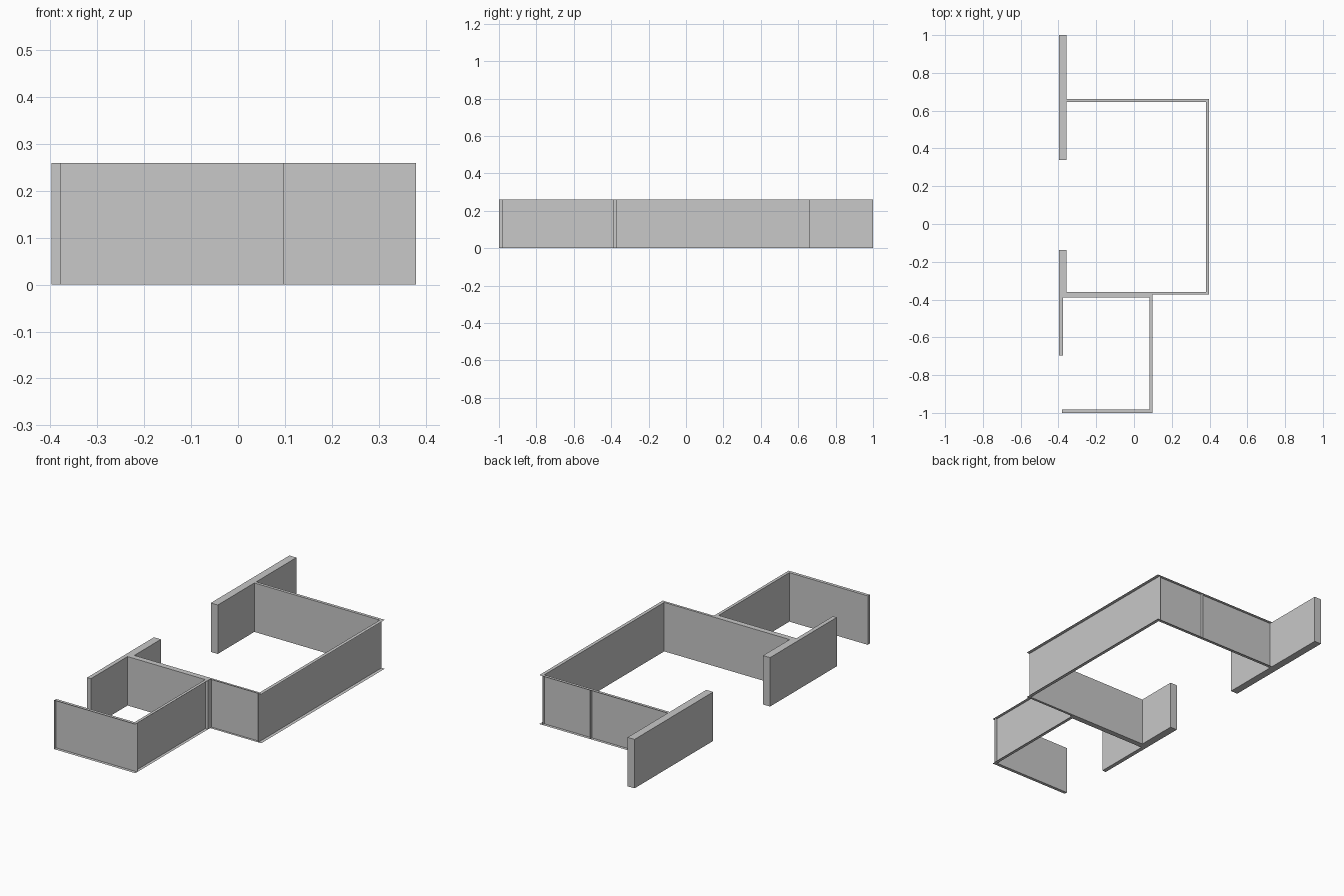
import bpy
import bmesh

cube = bpy.data.objects.get("Cube")
if cube:
    bpy.data.objects.remove(cube, do_unlink=True)

HEIGHT = 0.26

# Single plaster grey
grey = bpy.data.materials.new("plaster_grey")
grey.use_nodes = True
colour = (0.58, 0.58, 0.58, 1.0)
grey.diffuse_color = colour
grey.node_tree.nodes["Principled BSDF"].inputs["Base Color"].default_value = colour

SIDES = {"west": (-1, 0), "east": (1, 0), "south": (0, -1), "north": (0, 1)}


def wall(name, x0, x1, y0, y1, open_sides=()):
    """Full-height wall box; open_sides are left without a face."""
    bm = bmesh.new()
    bmesh.ops.create_cube(bm, size=1)
    bm.normal_update()
    gone = [f for f in bm.faces for s in open_sides
            if f.normal.x * SIDES[s][0] + f.normal.y * SIDES[s][1] > 0.9]
    if gone:
        bmesh.ops.delete(bm, geom=gone, context="FACES_ONLY")
    for v in bm.verts:
        v.co.x = x0 + (v.co.x + 0.5) * (x1 - x0)
        v.co.y = y0 + (v.co.y + 0.5) * (y1 - y0)
        v.co.z = (v.co.z + 0.5) * HEIGHT
    mesh = bpy.data.meshes.new(name)
    bm.to_mesh(mesh)
    bm.free()
    mesh.materials.append(grey)
    obj = bpy.data.objects.new(name, mesh)
    bpy.context.collection.objects.link(obj)
    return obj


# Solid walls along the entrance side
wall("back_pier_wall", -0.398, -0.357, 0.34, 1.0)
wall("middle_pier_wall", -0.398, -0.357, -0.39, -0.137)
wall("small_room_pier_wall", -0.398, -0.376, -0.697, -0.39)

# Large room: shells open towards the outside
wall("back_wall_inner_run", -0.357, 0.10, 0.647, 0.663, ("north", "west"))
wall("back_wall_outer_run", 0.10, 0.38, 0.647, 0.663, ("north", "west", "east"))
wall("large_room_side_wall", 0.38, 0.398, -0.373, 0.663, ("east", "north", "south"))
wall("large_room_front_wall", 0.097, 0.38, -0.373, -0.36, ("south", "west", "east"))

# Partition between the rooms
wall("partition_wall", -0.357, 0.097, -0.39, -0.36, ("west",))

# Small room: shells open towards the outside
wall("small_room_side_wall", 0.081, 0.097, -0.983, -0.39, ("east", "north", "south"))
wall("small_room_front_wall", -0.38, 0.097, -1.0, -0.983, ("south", "east"))
